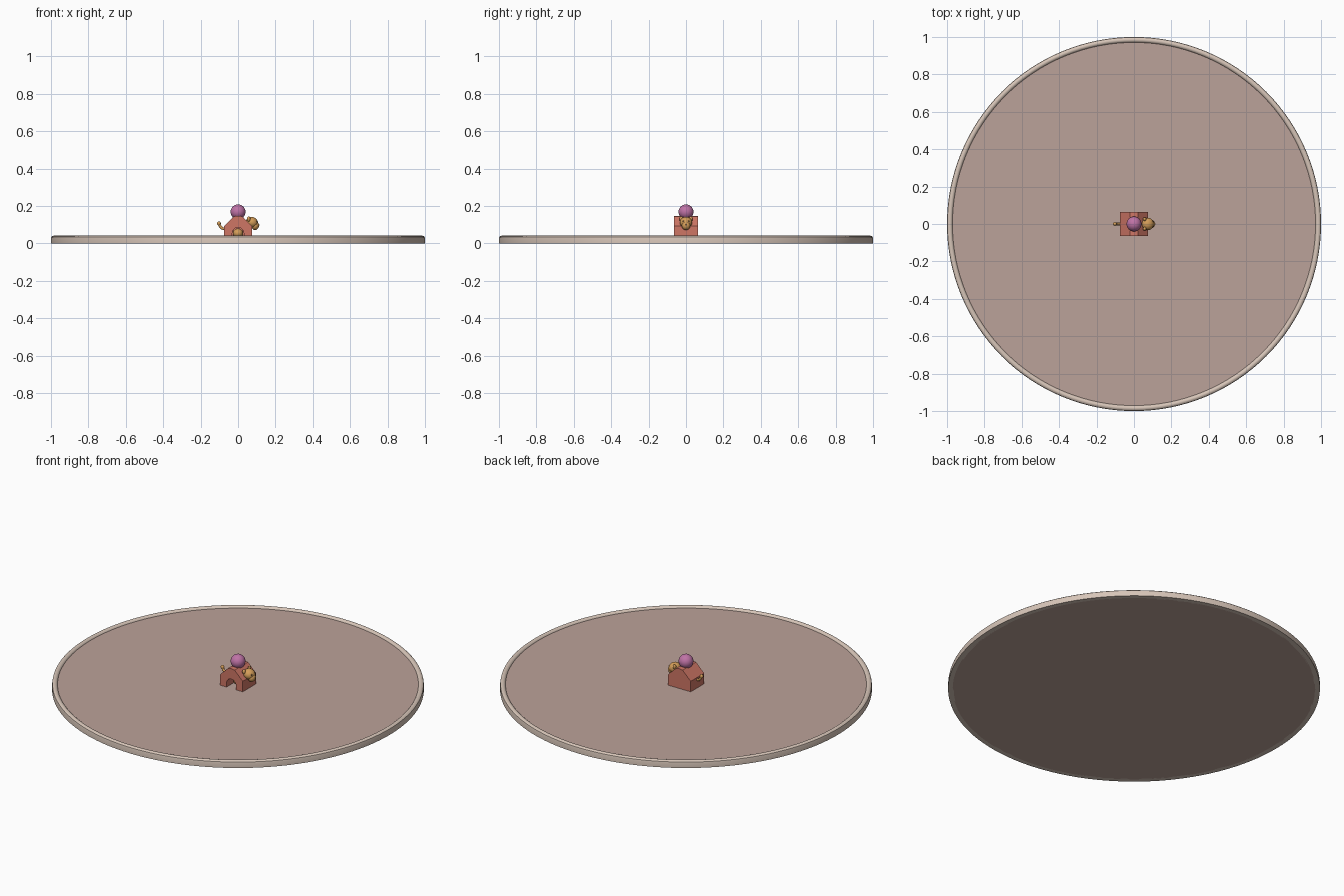
import bpy, bmesh, math
from mathutils import Vector

if "Cube" in bpy.data.objects:
    bpy.data.objects.remove(bpy.data.objects["Cube"])


def mat(name, rgb):
    m = bpy.data.materials.new(name)
    m.diffuse_color = (*rgb, 1)
    m.use_nodes = True
    m.node_tree.nodes["Principled BSDF"].inputs["Base Color"].default_value = m.diffuse_color
    return m


STONE = mat("rim_beige", (0.68, 0.56, 0.48))
FLOOR = mat("floor_pink", (0.50, 0.36, 0.32))
BRICK = mat("brick", (0.62, 0.18, 0.13))
PINK = mat("ball_pink", (0.52, 0.17, 0.38))
FUR = mat("fur", (0.66, 0.34, 0.10))
DARK = mat("dark", (0.25, 0.13, 0.06))


def make(name, bm, material, smooth=True):
    bmesh.ops.recalc_face_normals(bm, faces=bm.faces)
    me = bpy.data.meshes.new(name)
    bm.to_mesh(me)
    bm.free()
    ob = bpy.data.objects.new(name, me)
    bpy.context.collection.objects.link(ob)
    me.materials.append(material)
    if smooth:
        bpy.ops.object.select_all(action='DESELECT')
        ob.select_set(True)
        bpy.context.view_layer.objects.active = ob
        bpy.ops.object.shade_smooth_by_angle(angle=math.radians(35))
    return ob


def ball(name, loc, size, material, tilt=0):
    bm = bmesh.new()
    bmesh.ops.create_uvsphere(bm, u_segments=32, v_segments=16, radius=1)
    ob = make(name, bm, material)
    ob.location, ob.scale, ob.rotation_euler = loc, size, (0, tilt, 0)
    return ob


def lathe(name, profile, material, steps=128):
    bm = bmesh.new()
    vs = [bm.verts.new((r, 0, z)) for r, z in profile]
    es = [bm.edges.new((vs[i], vs[(i + 1) % len(vs)])) for i in range(len(vs))]
    bmesh.ops.spin(bm, geom=vs + es, cent=(0, 0, 0), axis=(0, 0, 1),
                   angle=math.tau, steps=steps)
    bmesh.ops.remove_doubles(bm, verts=bm.verts, dist=1e-5)
    return make(name, bm, material)


def prism(name, outline, y0, y1, material):
    bm = bmesh.new()
    face = bm.faces.new([bm.verts.new((x, y0, z)) for x, z in outline])
    ext = bmesh.ops.extrude_face_region(bm, geom=[face])
    moved = [v for v in ext["geom"] if isinstance(v, bmesh.types.BMVert)]
    bmesh.ops.translate(bm, verts=moved, vec=Vector((0, y1 - y0, 0)))
    if face.is_valid is False or len(bm.faces) == len(outline) + 1:
        bm.faces.new([v for v in bm.verts if v not in moved])
    return make(name, bm, material, False)


# Round tray: flat floor and rounded raised rim
bm = bmesh.new()
bmesh.ops.create_cone(bm, cap_ends=True, segments=128, radius1=0.975,
                      radius2=0.975, depth=0.03)
bmesh.ops.translate(bm, verts=bm.verts, vec=(0, 0, 0.015))
make("tray_floor", bm, FLOOR)
lathe("tray_rim", [(0.97, 0), (1.0, 0), (1.0, 0.025), (0.998, 0.034),
                   (0.992, 0.039), (0.985, 0.041), (0.978, 0.039),
                   (0.972, 0.034), (0.97, 0.028)], STONE)

# Gabled house with a blind arch in the front: the arch is part of the
# front slab's outline, a plain block closes the back
roof = [(0.075, 0.092), (0.022, 0.144), (0, 0.147), (-0.022, 0.144), (-0.075, 0.092)]
arch = [(0.031 * math.cos(a), 0.054 + 0.031 * math.sin(a))
        for a in [math.pi - i * math.pi / 16 for i in range(17)]]
front = [(0.075, 0.028)] + roof + [(-0.075, 0.028), (-0.031, 0.028)] + arch + [(0.031, 0.028)]
prism("house_front", front, -0.063, 0.035, BRICK)
prism("house_back", [(0.075, 0.028)] + roof + [(-0.075, 0.028)], 0.035, 0.063, BRICK)
ball("body_inside", (0, 0.005, 0.054), (0.027, 0.03, 0.025), FUR)

# Ball on the roof
ball("roof_ball", (0, 0, 0.168), (0.04, 0.04, 0.04), PINK)

# Animal head on the right wall
ball("head", (0.074, 0, 0.112), (0.033, 0.033, 0.029), FUR, 0.4)
ball("muzzle", (0.092, 0, 0.094), (0.02, 0.023, 0.023), FUR, 0.3)
ball("nose", (0.109, 0, 0.098), (0.005, 0.007, 0.005), DARK)
for side, s in (("left", 1), ("right", -1)):
    ball(side + "_ear", (0.057, s * 0.026, 0.13), (0.009, 0.01, 0.014), FUR)
    ball(side + "_eye", (0.099, s * 0.014, 0.118), (0.005, 0.005, 0.005), DARK)

# Tail on the left wall
cu = bpy.data.curves.new("tail", 'CURVE')
cu.dimensions = '3D'
cu.bevel_depth = 0.0075
cu.bevel_resolution = 3
sp = cu.splines.new('POLY')
pts = [(-0.07, 0.078), (-0.085, 0.08), (-0.095, 0.09), (-0.102, 0.105)]
sp.points.add(len(pts) - 1)
for p, (x, z) in zip(sp.points, pts):
    p.co = (x, 0, z, 1)
cu.materials.append(FUR)
bpy.context.collection.objects.link(bpy.data.objects.new("tail", cu))
ball("tail_tip", (-0.102, 0, 0.106), (0.01, 0.01, 0.011), FUR)
